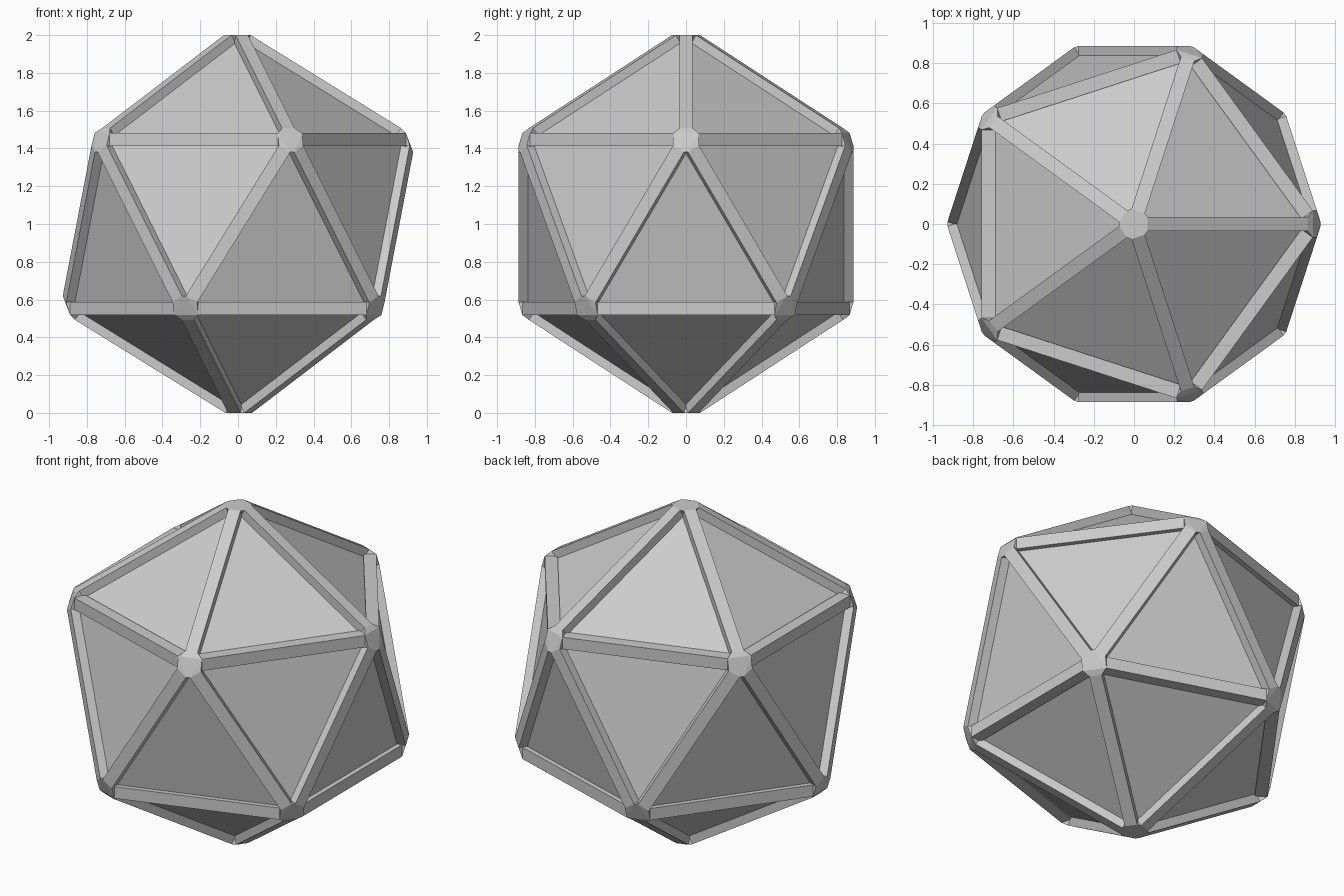
import bpy, bmesh
from math import sin, cos, pi, sqrt
from mathutils import Vector

if "Cube" in bpy.data.objects:
    bpy.data.objects.remove(bpy.data.objects["Cube"])

H = 0.035      # half width of a square strut
END = 0.0575   # distance from a corner to the strut end
C = Vector((0, 0, 1))
UP = Vector((0, 0, 1))


def make_object(name, bm):
    bmesh.ops.recalc_face_normals(bm, faces=bm.faces[:])
    mesh = bpy.data.meshes.new(name)
    bm.to_mesh(mesh)
    bm.free()
    ob = bpy.data.objects.new(name, mesh)
    bpy.context.collection.objects.link(ob)
    return ob


def hull(bm, points):
    # convex solid around a set of points
    verts = [bm.verts.new(p) for p in points]
    res = bmesh.ops.convex_hull(bm, input=verts)
    loose = [v for v in verts if v.is_valid and not v.link_faces]
    if loose:
        bmesh.ops.delete(bm, geom=loose, context='VERTS')


def strut_end(a, b):
    # square section near corner a of the strut a-b, one axis kept level
    d = (b - a).normalized()
    side = d.cross(UP).normalized()
    rise = side.cross(d)
    o = a + d * END
    return [o + side * (sx * H) + rise * (sy * H)
            for sx, sy in ((-1, -1), (1, -1), (1, 1), (-1, 1))]


# Icosahedron corners: two poles and two staggered rings
s = 1 / sqrt(5)
corners = [C + UP, C - UP]
for k in range(5):
    for z, off in ((s, 0), (-s, pi / 5)):
        t = k * 2 * pi / 5 + off
        corners.append(C + Vector((2 * s * cos(t), 2 * s * sin(t), z)))


def neighbours(a):
    return [b for b in corners if 0.1 < (a - b).length < 1.2]


# Triangular panels
bm = bmesh.new()
hull(bm, corners)
make_object("panels", bm)

# Square struts along every edge
bm = bmesh.new()
for i, a in enumerate(corners):
    for b in corners[i + 1:]:
        if (a - b).length < 1.2:
            hull(bm, strut_end(a, b) + strut_end(b, a))
make_object("edge_struts", bm)

# Faceted joints closing the strut ends at each corner
bm = bmesh.new()
for a in corners:
    hull(bm, [p for b in neighbours(a) for p in strut_end(a, b)])
make_object("corner_joints", bm)
